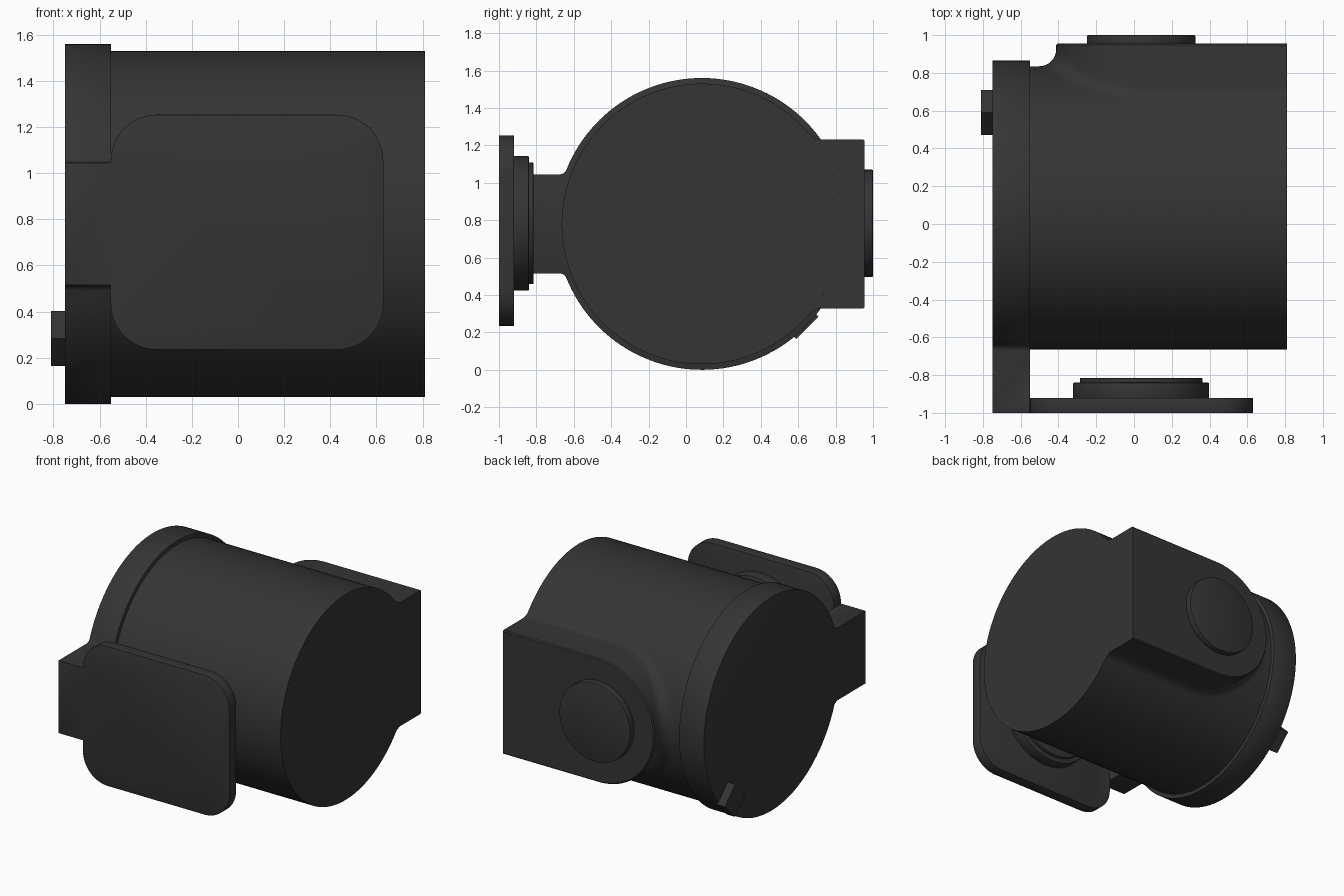
import bpy, bmesh
from math import sin, cos, pi, radians, sqrt, atan2

if "Cube" in bpy.data.objects:
    bpy.data.objects.remove(bpy.data.objects["Cube"])

CY, CZ = 0.085, 0.78          # axis of the main cylinder
R_BODY, R_CAP = 0.75, 0.78

mat = bpy.data.materials.new("dark_grey")
mat.diffuse_color = (0.035, 0.035, 0.035, 1)
mat.use_nodes = True
mat.node_tree.nodes["Principled BSDF"].inputs["Base Color"].default_value = mat.diffuse_color


def make(name, verts, faces):
    bm = bmesh.new()
    vs = [bm.verts.new(v) for v in verts]
    for f in faces:
        bm.faces.new([vs[i] for i in f])
    bmesh.ops.remove_doubles(bm, verts=bm.verts, dist=1e-5)
    bmesh.ops.recalc_face_normals(bm, faces=bm.faces)
    me = bpy.data.meshes.new(name)
    bm.to_mesh(me)
    bm.free()
    me.materials.append(mat)
    ob = bpy.data.objects.new(name, me)
    bpy.context.collection.objects.link(ob)
    return ob


def prism(name, pts, axis, lo, hi):
    """Extrude a 2D outline: axis x takes (y, z), axis y takes (x, z)."""
    n = len(pts)
    place = (lambda p, v: (v, p[0], p[1])) if axis == "x" else (lambda p, v: (p[0], v, p[1]))
    verts = [place(p, v) for v in (lo, hi) for p in pts]
    faces = [range(n), range(n, 2 * n)]
    faces += [(i, (i + 1) % n, n + (i + 1) % n, n + i) for i in range(n)]
    return make(name, verts, faces)


def arc(cx, cy, r, a0, a1, n):
    return [(cx + r * cos(a0 + (a1 - a0) * i / n), cy + r * sin(a0 + (a1 - a0) * i / n))
            for i in range(n + 1)]


def circle(cx, cy, r, n=96):
    return arc(cx, cy, r, 0, 2 * pi, n)[:-1]


def finish(ob, bevel=0.0):
    bpy.ops.object.select_all(action="DESELECT")
    bpy.context.view_layer.objects.active = ob
    ob.select_set(True)
    if bevel:
        m = ob.modifiers.new("bevel", "BEVEL")
        m.width, m.segments = bevel, 2
        m.limit_method, m.angle_limit = "ANGLE", radians(40)
    for m in list(ob.modifiers):
        bpy.ops.object.modifier_apply(modifier=m.name)
    bpy.ops.object.shade_smooth_by_angle(angle=radians(25))


# main cylinder
finish(prism("body_cylinder", circle(CY, CZ, R_BODY, 128), "x", -0.60, 0.81))

# end cap with its arm, as one keyhole outline with filleted roots
H, F = 0.265, 0.04
cy = CY - sqrt((R_CAP + F) ** 2 - (H + F) ** 2)
a = atan2(H + F, cy - CY)
root = arc(cy, CZ + H + F, F, a - pi, -pi / 2, 5)
rim = arc(CY, CZ, R_CAP, -a, a, 120)
mirror_root = [(y, 2 * CZ - z) for y, z in reversed(root)]
outline = rim + root[1:] + [(-1.0, CZ + H), (-1.0, CZ - H)] + mirror_root[:-1]
cap = prism("end_cap_and_plate", outline, "x", -0.75, -0.55)

# rounded plate joined to the arm
x0, x1, z0, z1, r = -0.552, 0.63, 0.235, 1.253, 0.20
corners = [(x1 - r, z1 - r, 0), (x0 + r, z1 - r, 1), (x0 + r, z0 + r, 2), (x1 - r, z0 + r, 3)]
plate_pts = [p for cx, cz, k in corners for p in arc(cx, cz, r, k * pi / 2, (k + 1) * pi / 2, 12)]
plate = prism("plate", plate_pts, "y", -1.0, -0.92)
m = cap.modifiers.new("join", "BOOLEAN")
m.operation, m.solver, m.object = "UNION", "EXACT", plate
bpy.context.view_layer.objects.active = cap
bpy.ops.object.modifier_apply(modifier=m.name)
bpy.data.objects.remove(plate)
finish(cap, 0.014)

# side boss: rounded-end block with a fillet that follows the cylinder
BX, BR, TOP, RF, N = 0.04, 0.452, 0.955, 0.09, 8
path = [(0.81, BR, 0, 1)]
path += [(BX + BR * cos(t), BR * sin(t), cos(t), sin(t))
         for t in (pi / 2 + pi * i / 48 for i in range(49))]
path += [(0.81, -BR, 0, -1)]
verts = []
for x, z, nx, nz in path:
    height, t = max((CY + sqrt(R_BODY ** 2 - (z + nz * s) ** 2) + sqrt(max(0, RF ** 2 - (s - RF) ** 2)), s)
                    for s in (2 * RF * i / 200 for i in range(201)))
    end = atan2(-sqrt(max(0, RF ** 2 - (t - RF) ** 2)), t - RF)
    prof = [(-0.008, TOP), (0, TOP - 0.008)]
    prof += [(RF + RF * cos(q), min(height + RF * sin(q), TOP - 0.009))
             for q in (-pi + (end + pi) * i / N for i in range(N + 1))]
    verts += [(x + nx * s, y, CZ + z + nz * s) for s, y in prof]
K, P = N + 3, len(path)
faces = [(i * K + j, i * K + j + 1, (i + 1) * K + j + 1, (i + 1) * K + j)
         for i in range(P - 1) for j in range(K - 1)]
faces.append([i * K for i in range(P)])
e = verts[K - 1]
ang = atan2(e[2] - CZ, e[1] - CY)
inner = arc(CY, CZ, R_BODY, ang, -ang, 32)[1:-1]
first = len(verts)
verts += [(0.81, y, z) for y, z in inner]
faces.append(list(range(K)) + list(range(first, len(verts))) + list(range(P * K - 1, (P - 1) * K - 1, -1)))
finish(make("side_boss", verts, faces))

# round pads on the boss and behind the plate
for name, rad, lo, hi in (("boss_button", 0.287, 0.94, 1.0),
                          ("plate_pad_wide", 0.36, -0.93, -0.84),
                          ("plate_pad_narrow", 0.325, -0.85, -0.815)):
    finish(prism(name, circle(0.038, 0.783, rad), "y", lo, hi), 0.006)

# small square latch on the end cap, turned 45 degrees
finish(prism("latch", circle(0.59, 0.283, 0.119, 4), "x", -0.81, -0.74))
